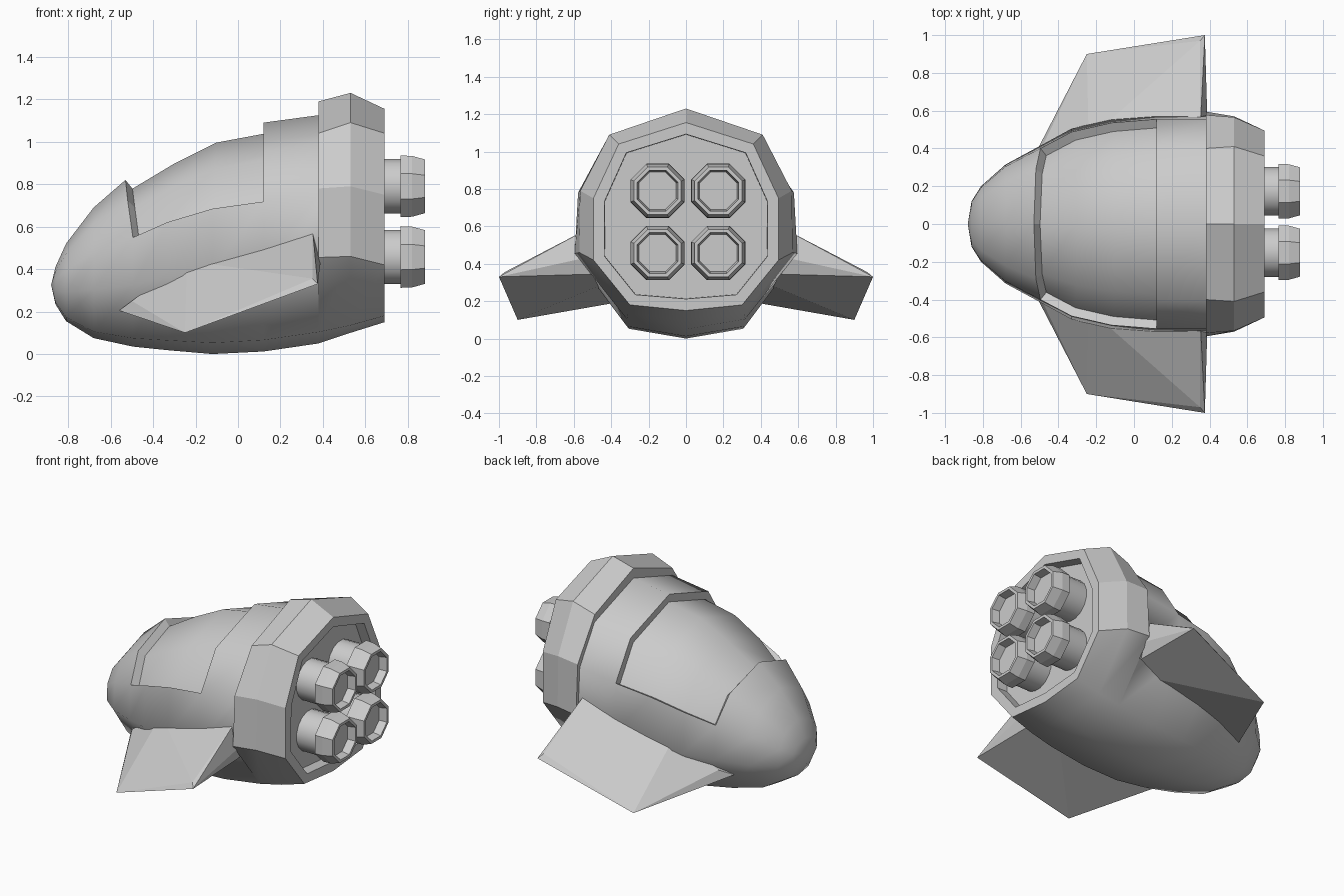
import bpy, bmesh
from math import pi, sin, cos

if "Cube" in bpy.data.objects:
    bpy.data.objects.remove(bpy.data.objects["Cube"])


def finish(bm, name):
    mesh = bpy.data.meshes.new(name)
    bm.to_mesh(mesh)
    bm.free()
    ob = bpy.data.objects.new(name, mesh)
    bpy.context.collection.objects.link(ob)
    return ob


def loft(bm, rings):
    """Bridge closed rings of points; returns the vertex rings and rows of faces."""
    vs = [[bm.verts.new(p) for p in r] for r in rings]
    n = len(vs[0])
    rows = [[bm.faces.new((a[i], a[(i + 1) % n], b[(i + 1) % n], b[i])) for i in range(n)]
            for a, b in zip(vs, vs[1:])]
    return vs, rows


def full_ring(half):
    """Mirror a top-to-bottom half section into a ten-sided ring."""
    return half + [(x, -y, z) for x, y, z in half[-2:0:-1]]


def section(x, w, t, b, lean=0):
    h = t - b
    return full_ring([(x - lean, 0, t), (x - lean * .7, .70 * w, t - .125 * h),
                      (x, .965 * w, b + .655 * h), (x, w, b + .37 * h),
                      (x, .55 * w, b + .05 * h), (x, 0, b)])


# Hull: nose, cabin and the stepped rear collar in one loft
rings = [section(-.86, .12, .41, .235), section(-.81, .20, .52, .155),
         section(-.68, .315, .69, .075), section(-.495, .415, .82, .035, .035),
         section(-.33, .505, .94, .018), section(-.12, .555, 1.045, 0),
         section(.12, .575, 1.09, .012), section(.38, .575, 1.125, .05)]
collar = [
    [(.38, 0, 1.19), (.38, .40, 1.04), (.38, .577, .78), (.38, .595, .455),
     (.38, .316, .104), (.38, 0, .05)],
    [(.53, 0, 1.23), (.53, .41, 1.09), (.53, .565, .79), (.53, .57, .46),
     (.53, .31, .135), (.53, 0, .10)],
    [(.69, 0, 1.155), (.69, .36, 1.04), (.69, .495, .75), (.69, .495, .42),
     (.69, .30, .18), (.69, 0, .15)]]
rings += [full_ring(c) for c in collar]
bm = bmesh.new()
vs, rows = loft(bm, rings)
for f in bm.faces:
    f.smooth = True
for row in rows[7:]:
    for i in (0, 1, 2, 7, 8, 9):
        row[i].smooth = False
tip = bm.verts.new((-.88, 0, .325))
for i in range(10):
    bm.faces.new((tip, vs[0][(i + 1) % 10], vs[0][i])).smooth = True
back = bm.faces.new(vs[-1])
bmesh.ops.recalc_face_normals(bm, faces=bm.faces)
# Recessed rear plate
bmesh.ops.inset_region(bm, faces=[back], thickness=.062)
bmesh.ops.inset_region(bm, faces=[back], thickness=.002, depth=-.07)
# Sunken canopy panel
panel = [rows[r][i] for r in (3, 4, 5) for i in (0, 1, 8, 9)]
walls = bmesh.ops.inset_region(bm, faces=panel, thickness=.006, depth=-.052)['faces']
for f in walls:
    f.smooth = False
bmesh.ops.remove_doubles(bm, verts=bm.verts, dist=.001)
finish(bm, "hull")

# Wings: swept wedge, mirrored across the hull
bm = bmesh.new()
for p in [(-.56, .30, .205), (-.25, .90, .10), (.375, 1.0, .33),
          (-.20, .82, .175), (.35, .97, .355), (.35, .50, .60),
          (-.50, .38, .25), (-.24, .45, .44), (.39, .50, .44), (.36, .30, .35)]:
    bm.verts.new(p)
bmesh.ops.convex_hull(bm, input=bm.verts)
bmesh.ops.delete(bm, geom=[v for v in bm.verts if not v.link_faces], context='VERTS')
bmesh.ops.recalc_face_normals(bm, faces=bm.faces)
wing = finish(bm, "wings")
mod = wing.modifiers.new("mirror", 'MIRROR')
mod.use_axis = (False, True, False)
mod.use_clip = False
mod.use_mirror_merge = False


def turned(name, profile, sides, y, z, smooth):
    """Revolve an (x, radius) profile around the x direction."""
    bm = bmesh.new()
    ang = [2 * pi * (i + .5) / sides for i in range(sides)]
    vs, rows = loft(bm, [[(x, y + r * cos(a), z + r * sin(a)) for a in ang]
                         for x, r in profile])
    for f in bm.faces:
        f.smooth = smooth
    bm.faces.new(vs[0])
    bm.faces.new(vs[-1])
    bmesh.ops.recalc_face_normals(bm, faces=bm.faces)
    finish(bm, name)


# Four engines: round pipe plus octagonal nozzle
for y in (-.152, .173):
    for z in (.457, .79):
        turned("engine_pipe", [(.60, .13), (.79, .13)], 16, y, z, True)
        turned("engine_nozzle", [(.765, .15), (.765, .157), (.82, .155), (.88, .137),
                                 (.88, .118), (.83, .108)], 8, y, z, False)
